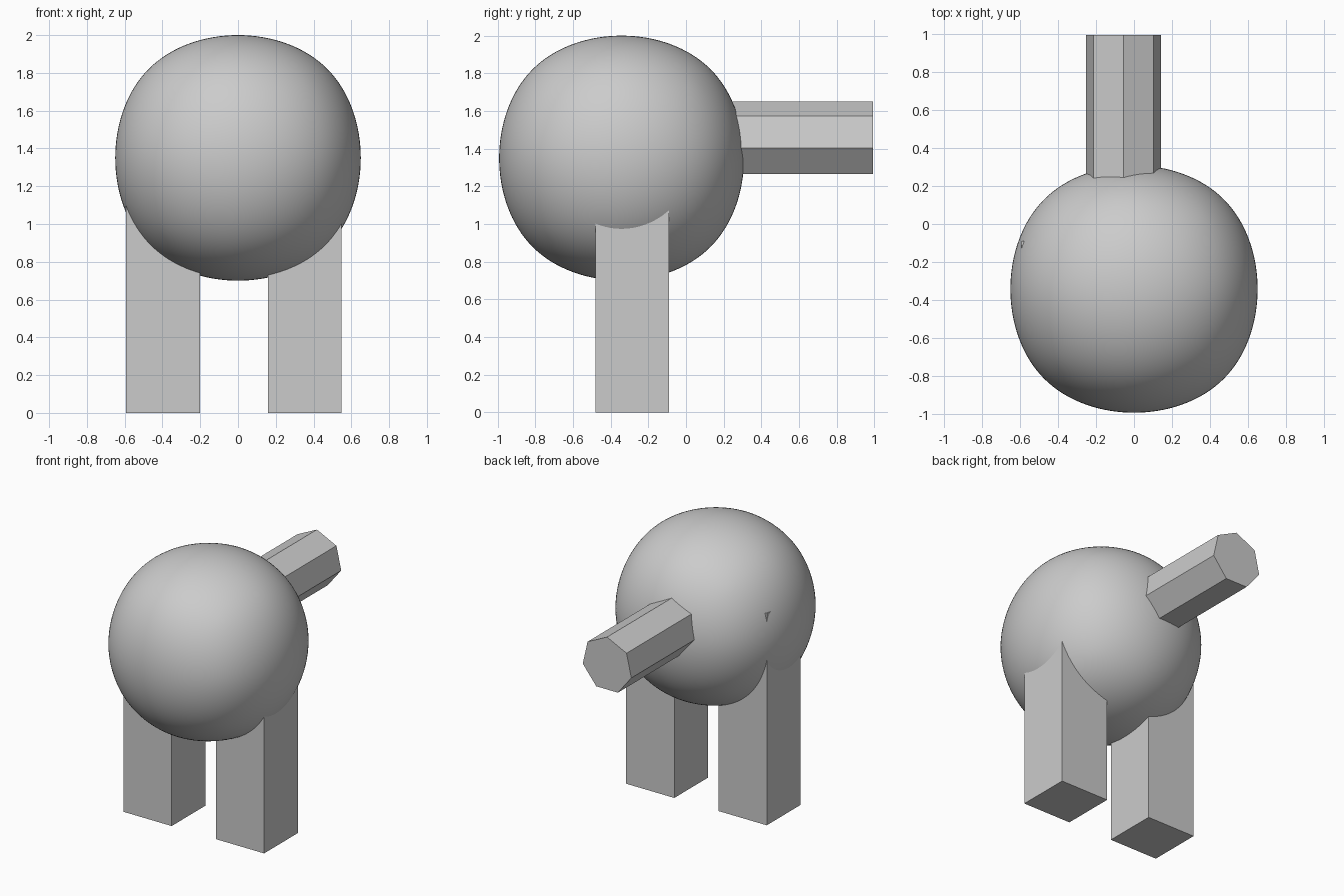
import bpy, bmesh, math

if "Cube" in bpy.data.objects:
    bpy.data.objects.remove(bpy.data.objects["Cube"])


def make_object(name, bm):
    bmesh.ops.recalc_face_normals(bm, faces=bm.faces)
    mesh = bpy.data.meshes.new(name)
    bm.to_mesh(mesh)
    bm.free()
    obj = bpy.data.objects.new(name, mesh)
    bpy.context.collection.objects.link(obj)
    return obj


def prism(name, profile, offset):
    """Extrude a flat polygon along an offset vector."""
    bm = bmesh.new()
    face = bm.faces.new([bm.verts.new(p) for p in profile])
    ext = bmesh.ops.extrude_face_region(bm, geom=[face], use_keep_orig=True)
    verts = [g for g in ext["geom"] if isinstance(g, bmesh.types.BMVert)]
    bmesh.ops.translate(bm, verts=verts, vec=offset)
    return make_object(name, bm)


# Rounded body: a cube smoothed by subdivision (limit radius 0.8395 per half side)
bm = bmesh.new()
bmesh.ops.create_cube(bm, size=2 * 0.65 / 0.8395)
for f in bm.faces:
    f.smooth = True
body = make_object("body", bm)
body.location = (0, -0.342, 1.35)
sub = body.modifiers.new("round", "SUBSURF")
sub.levels = sub.render_levels = 5

# Two square legs reaching up into the body
for name, x0 in (("left_leg", -0.592), ("right_leg", 0.158)):
    x1, y0, y1 = x0 + 0.39, -0.48, -0.09
    prism(name, [(x0, y0, 0), (x1, y0, 0), (x1, y1, 0), (x0, y1, 0)], (0, 0, 1.55))

# Seven-sided tail, one corner pointing up
R, cx, cz, y_start, y_end = 0.202, -0.055, 1.448, 0.0, 0.993
ring = [(cx + R * math.sin(i * math.tau / 7), y_start,
         cz + R * math.cos(i * math.tau / 7)) for i in range(7)]
prism("tail", ring, (0, y_end - y_start, 0))
